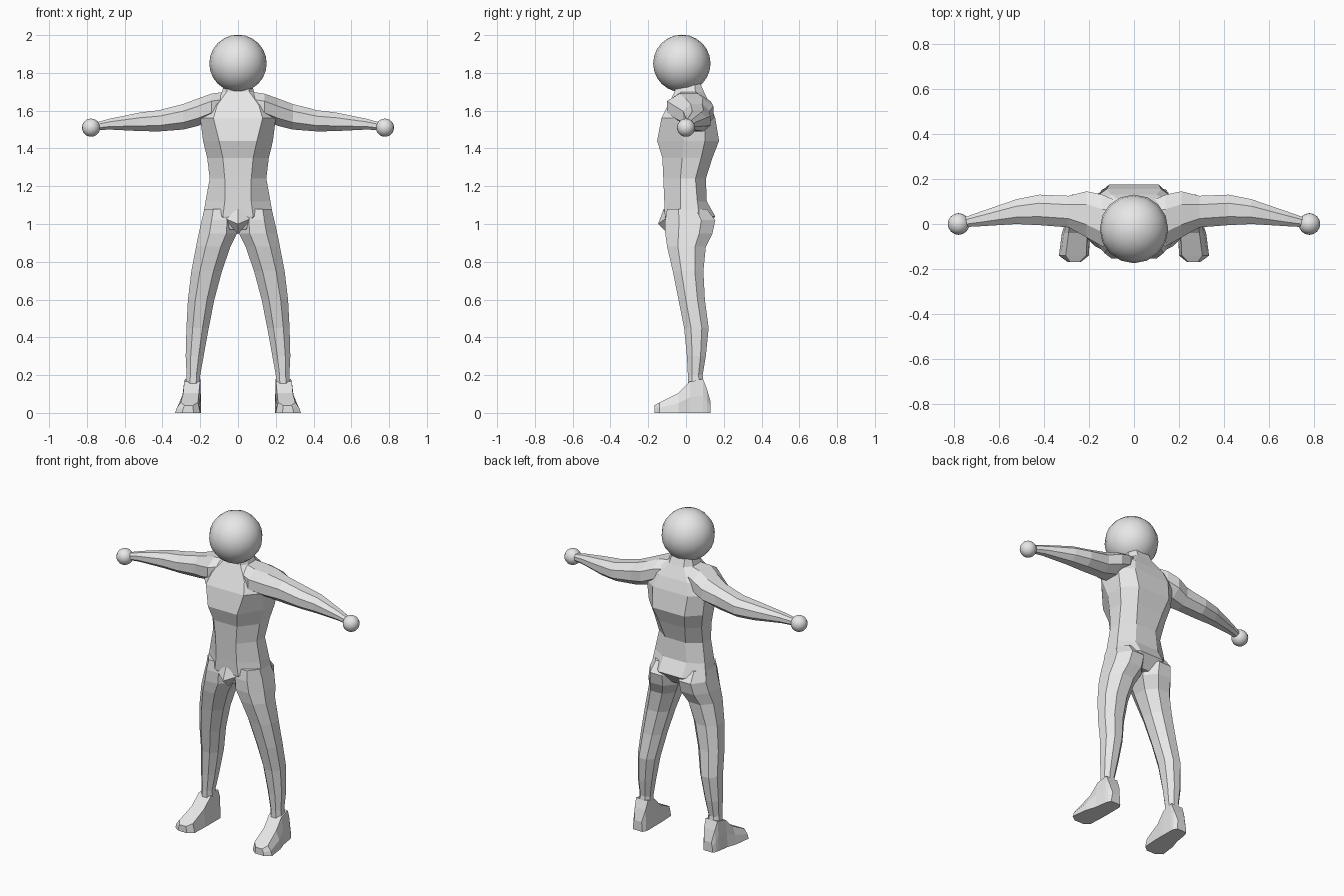
import bpy, bmesh, math
from mathutils import Vector

if "Cube" in bpy.data.objects:
    bpy.data.objects.remove(bpy.data.objects["Cube"])

skin = bpy.data.materials.new("plain grey")
skin.diffuse_color = (0.8, 0.8, 0.8, 1)
skin.use_nodes = True
skin.node_tree.nodes["Principled BSDF"].inputs["Base Color"].default_value = skin.diffuse_color


def finish(name, bm):
    bmesh.ops.recalc_face_normals(bm, faces=bm.faces)
    me = bpy.data.meshes.new(name)
    bm.to_mesh(me)
    bm.free()
    me.materials.append(skin)
    ob = bpy.data.objects.new(name, me)
    bpy.context.collection.objects.link(ob)
    return ob


def loft(name, rings):
    """Skin a list of equal-length point rings and cap both ends."""
    bm = bmesh.new()
    vs = [[bm.verts.new(p) for p in r] for r in rings]
    n = len(vs[0])
    for a, b in zip(vs, vs[1:]):
        for i in range(n):
            j = (i + 1) % n
            bm.faces.new((a[i], a[j], b[j], b[i]))
    bm.faces.new(vs[0])
    bm.faces.new(vs[-1])
    return finish(name, bm)


def octagon(a0, a1, b0, b1, c=0.28):
    """Chamfered rectangle in two axes."""
    ca, cb = (a1 - a0) * c, (b1 - b0) * c
    return [(a0 + ca, b0), (a1 - ca, b0), (a1, b0 + cb), (a1, b1 - cb),
            (a1 - ca, b1), (a0 + ca, b1), (a0, b1 - cb), (a0, b0 + cb)]


def ball(name, loc, r, seg, rings):
    bm = bmesh.new()
    bmesh.ops.create_uvsphere(bm, u_segments=seg, v_segments=rings, radius=r)
    bmesh.ops.translate(bm, verts=bm.verts, vec=Vector(loc))
    for f in bm.faces:
        f.smooth = True
    return finish(name, bm)


# torso and neck: z, front half width, front y, side half width,
# side y front, side y back, back half width, back y
torso = [
    (0.97, .04, -.09, .10, -.03, .06, .05, .10),
    (1.04, .08, -.112, .185, -.03, .07, .08, .155),
    (1.12, .07, -.115, .172, -.03, .06, .08, .11),
    (1.24, .07, -.12, .15, -.03, .05, .07, .105),
    (1.35, .08, -.125, .163, -.02, .08, .09, .14),
    (1.44, .10, -.153, .185, -.01, .10, .11, .175),
    (1.56, .13, -.13, .20, -.05, .10, .12, .155),
    (1.63, .11, -.095, .18, -.03, .09, .10, .13),
    (1.70, .06, -.06, .085, -.02, .05, .05, .095),
    (1.78, .04, -.05, .06, -.02, .04, .04, .06),
]
loft("torso", [[(-fw, yf, z), (fw, yf, z), (w, y1, z), (w, y2, z),
                (bw, yb, z), (-bw, yb, z), (-w, y2, z), (-w, y1, z)]
               for z, fw, yf, w, y1, y2, bw, yb in torso])

# small wedge at the front of the pelvis
bm = bmesh.new()
for p in [(-.07, -.105, 1.03), (.07, -.105, 1.03), (0, -.118, 1.08),
          (0, -.148, 1.0), (0, -.09, .945), (0, -.03, 1.0)]:
    bm.verts.new(p)
bmesh.ops.convex_hull(bm, input=bm.verts)
finish("pelvis_front", bm)

# legs: z, inner x, outer x, front y, back y
leg = [
    (1.08, .01, .178, -.10, .11), (1.02, .005, .192, -.11, .155),
    (.95, .005, .208, -.11, .14), (.88, .04, .222, -.10, .105),
    (.75, .085, .247, -.07, .092), (.60, .125, .265, -.04, .10),
    (.45, .155, .273, -.01, .12), (.30, .182, .277, .005, .105),
    (.20, .20, .272, .01, .088), (.12, .20, .28, .01, .10),
]
# feet: y, inner x, outer x, top z, top narrowing
foot = [
    (.13, .21, .275, .06, .01), (.11, .197, .285, .13, .01),
    (.09, .195, .29, .18, .01), (.02, .195, .30, .165, .015),
    (-.04, .195, .32, .105, .03), (-.14, .20, .333, .055, .03),
    (-.168, .235, .295, .04, .012),
]
# arms: x, bottom z, top z, front y, back y
arm = [
    (.07, 1.56, 1.70, -.07, .10), (.14, 1.55, 1.69, -.10, .13),
    (.21, 1.52, 1.665, -.06, .145), (.29, 1.50, 1.635, -.015, .125),
    (.42, 1.49, 1.602, -.005, .13), (.52, 1.492, 1.59, 0, .11),
    (.68, 1.50, 1.557, -.01, .055), (.78, 1.495, 1.53, -.015, .02),
]
for side, s in (("right", 1), ("left", -1)):
    loft(side + "_leg", [[(s * x, y, z) for x, y in octagon(x0, x1, yf, yb)]
                         for z, x0, x1, yf, yb in leg])
    loft(side + "_foot", [[(s * x0, y, 0), (s * x1, y, 0),
                           (s * (x1 - n * .3), y, zt * .5),
                           (s * (x1 - n), y, zt), (s * (x0 + n * .4), y, zt)]
                          for y, x0, x1, zt, n in foot])
    loft(side + "_arm", [[(s * x, y, z) for y, z in octagon(yf, yb, z0, z1)]
                         for x, z0, z1, yf, yb in arm])
    ball(side + "_hand", (s * .778, 0, 1.51), .048, 16, 12)

# head
ball("head", (0, -.022, 1.85), .152, 16, 12)
